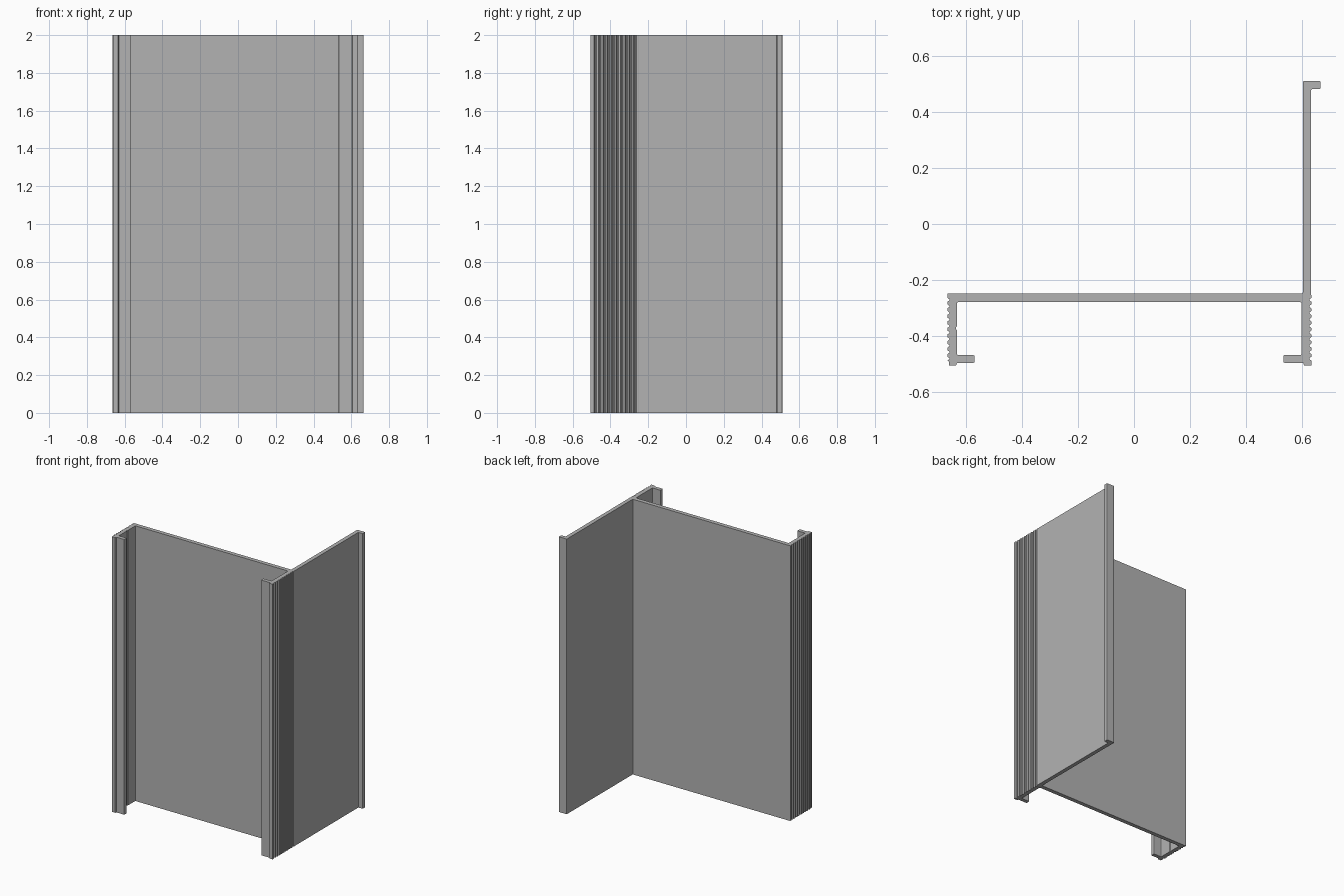
import bpy
import bmesh

cube = bpy.data.objects.get("Cube")
if cube:
    bpy.data.objects.remove(cube, do_unlink=True)

HEIGHT = 2.0

# Plain aluminium grey
metal = bpy.data.materials.new("plain grey")
metal.use_nodes = True
grey = (0.45, 0.45, 0.45, 1)
metal.diffuse_color = grey
metal.node_tree.nodes["Principled BSDF"].inputs["Base Color"].default_value = grey


def grooves(x, depth, count=10, first=-0.48, pitch=0.0233):
    """Row of small V grooves running along +y on a face at x."""
    pts = []
    for i in range(count):
        y = first + i * pitch
        pts += [(x, y - 0.007), (x + depth, y - 0.002),
                (x + depth, y + 0.002), (x, y + 0.007)]
    return pts


# Right-hand leg, grooved outer face, tall wing with its lip
left_side = [(0.532, -0.495), (0.603, -0.495), (0.606, -0.505), (0.632, -0.505)]
left_side += grooves(0.632, -0.007)
left_side += [(0.632, -0.255), (0.631, -0.25), (0.631, 0.481), (0.665, 0.481),
              (0.665, 0.51), (0.602, 0.51), (0.602, -0.248)]

# Opposite leg, grooved outer face going down, foot and inner face
right_side = [(-0.665, -0.248)] + grooves(-0.665, 0.007)[::-1]
right_side += [(-0.66, -0.49), (-0.66, -0.505), (-0.634, -0.505), (-0.631, -0.495),
               (-0.568, -0.495), (-0.568, -0.467), (-0.631, -0.467),
               (-0.631, -0.378), (-0.635, -0.374), (-0.635, -0.368),
               (-0.631, -0.364), (-0.631, -0.278)]

# Underside of the web, inner face of the grooved leg and its foot
inner = [(0.597, -0.278), (0.597, -0.467), (0.532, -0.467)]

outline = left_side + right_side + inner

# Extrude the closed outline to full height
bm = bmesh.new()
base = bm.faces.new([bm.verts.new((x, y, 0)) for x, y in outline])
result = bmesh.ops.extrude_face_region(bm, geom=[base], use_keep_orig=True)
top = [v for v in result["geom"] if isinstance(v, bmesh.types.BMVert)]
bmesh.ops.translate(bm, verts=top, vec=(0, 0, HEIGHT))
bmesh.ops.recalc_face_normals(bm, faces=bm.faces)

# Ease the square corners of the section, leaving the fine grooves crisp
corners = [e for e in bm.edges
           if abs(e.verts[0].co.z - e.verts[1].co.z) > 1
           and abs(e.calc_face_angle(0) - 1.5708) < 0.01
           and min(f.calc_area() for f in e.link_faces) > 0.04]
bmesh.ops.bevel(bm, geom=corners, offset=0.005, segments=2, profile=0.5,
                affect='EDGES')

mesh = bpy.data.meshes.new("channel_extrusion")
bm.to_mesh(mesh)
bm.free()
mesh.materials.append(metal)
channel = bpy.data.objects.new("channel_extrusion", mesh)
bpy.context.collection.objects.link(channel)
